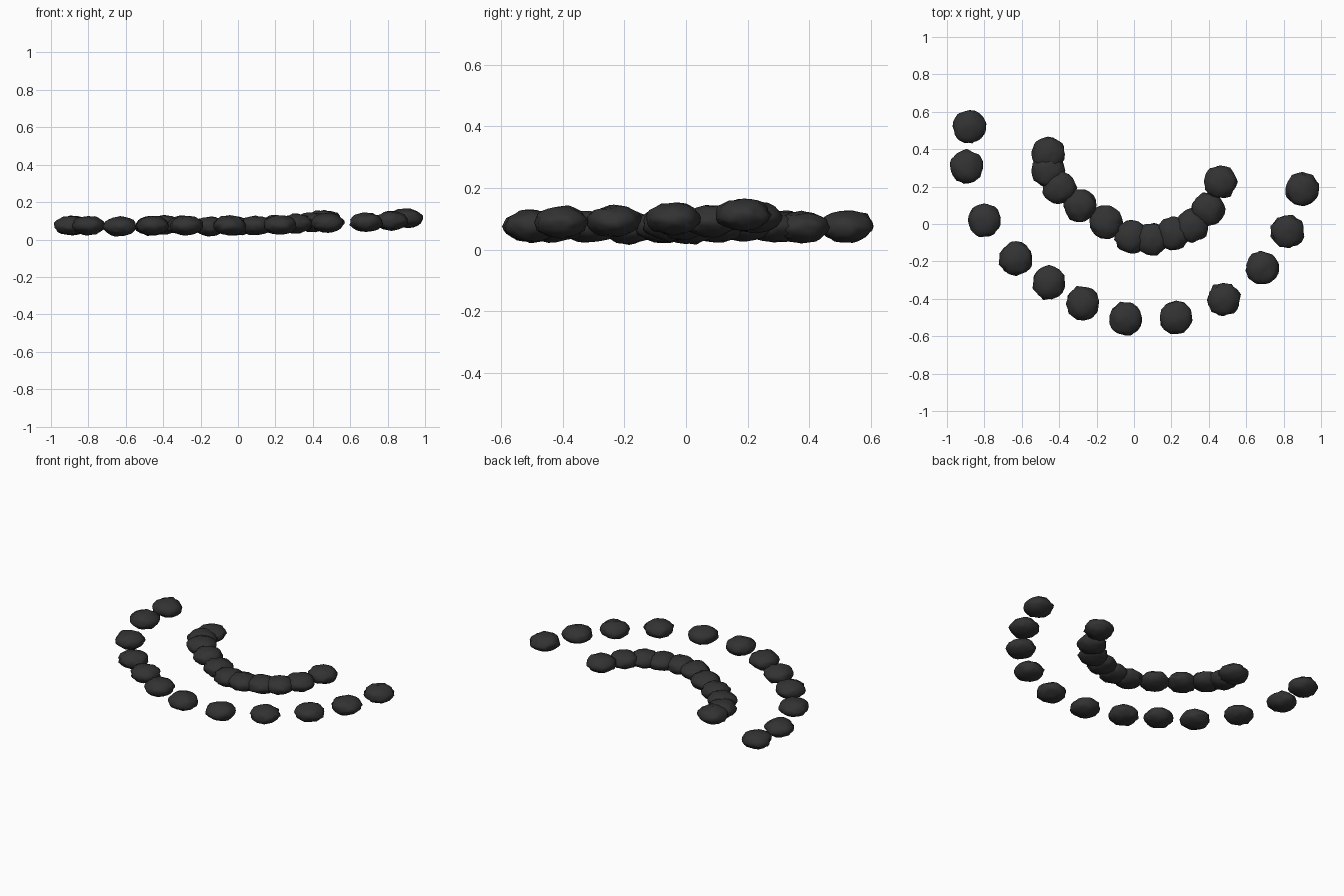
import bpy, bmesh, math, random
from mathutils import Vector, noise

if "Cube" in bpy.data.objects:
    bpy.data.objects.remove(bpy.data.objects["Cube"])

random.seed(4)
charcoal = bpy.data.materials.new("charcoal")
charcoal.diffuse_color = (0.032, 0.032, 0.032, 1)
charcoal.use_nodes = True
charcoal.node_tree.nodes["Principled BSDF"].inputs["Base Color"].default_value = charcoal.diffuse_color

# Stone centres (x, y, z) along the two arcs
outer = [(-.88, .52, .075), (-.895, .305, .075), (-.80, .02, .075), (-.63, -.185, .07),
         (-.455, -.315, .075), (-.275, -.425, .075), (-.045, -.505, .075), (.225, -.50, .078),
         (.48, -.405, .088), (.685, -.235, .092), (.82, -.04, .10), (.90, .185, .113)]
inner = [(-.46, .375, .072), (-.46, .285, .075), (-.40, .195, .078), (-.29, .10, .075),
         (-.15, .01, .07), (-.015, -.07, .072), (.095, -.08, .075), (.21, -.05, .08),
         (.31, -.01, .085), (.395, .08, .092), (.46, .225, .105)]


def stone(name, centre):
    """A squashed ball with random lumps and small points."""
    seed = Vector([random.uniform(-50, 50) for _ in range(3)])
    bm = bmesh.new()
    bmesh.ops.create_icosphere(bm, subdivisions=3, radius=1)
    for v in bm.verts:
        d = v.co.normalized()
        lump = noise.noise(d * 1.8 + seed) * 0.08 + noise.noise(d * 4.5 + seed) * 0.11
        r = 0.92 + lump
        v.co = Vector((d.x * 0.096 * r, d.y * 0.096 * r, d.z * 0.056 * r))
    for f in bm.faces:
        f.smooth = True
    me = bpy.data.meshes.new(name)
    bm.to_mesh(me)
    bm.free()
    me.materials.append(charcoal)
    ob = bpy.data.objects.new(name, me)
    # lowest point never goes under the ground
    low = min(v.co.z for v in me.vertices)
    ob.location = (centre[0], centre[1], max(centre[2], -low))
    bpy.context.collection.objects.link(ob)


for i, c in enumerate(outer):
    stone(f"outer_stone_{i + 1}", c)
for i, c in enumerate(inner):
    stone(f"inner_stone_{i + 1}", c)
